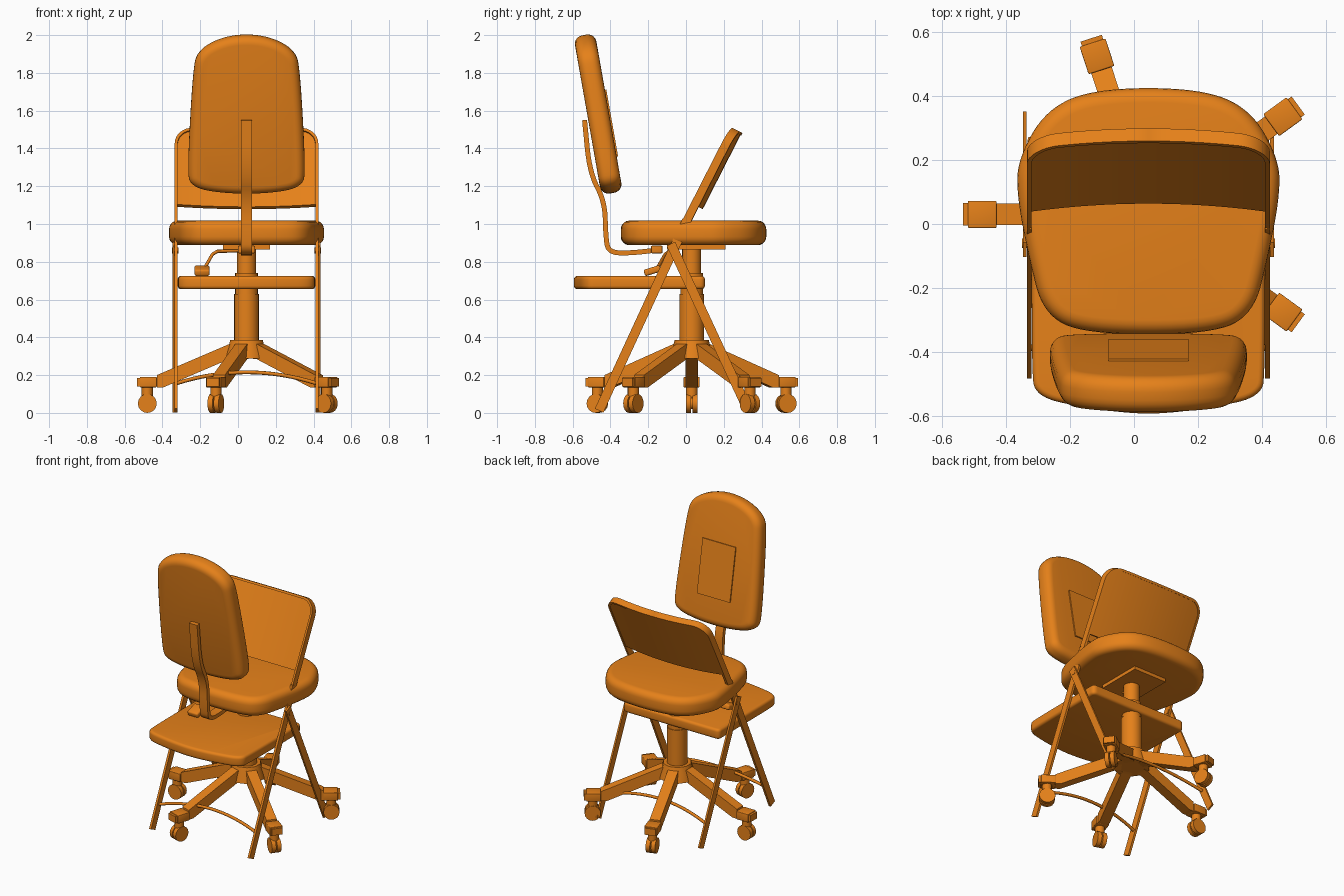
import bpy, bmesh, math
from mathutils import Matrix, Vector

if "Cube" in bpy.data.objects:
    bpy.data.objects.remove(bpy.data.objects["Cube"])

CX, CY = 0.045, 0.03
mat = bpy.data.materials.new("orange")
mat.diffuse_color = (0.79, 0.22, 0.01, 1)
mat.use_nodes = True
mat.node_tree.nodes["Principled BSDF"].inputs["Base Color"].default_value = mat.diffuse_color
YZ = Matrix(((0, 0, 1), (1, 0, 0), (0, 1, 0))).to_4x4()   # local xy -> world yz
T = Matrix.Translation


def finish(name, bm, m=Matrix()):
    bm.transform(m)
    bmesh.ops.recalc_face_normals(bm, faces=bm.faces)
    me = bpy.data.meshes.new(name)
    bm.to_mesh(me)
    bm.free()
    me.materials.append(mat)
    ob = bpy.data.objects.new(name, me)
    bpy.context.collection.objects.link(ob)
    return ob


def prism(name, pts, h, m=Matrix(), bevel=0, segs=5):
    bm = bmesh.new()
    f = bm.faces.new([bm.verts.new((x, y, -h / 2)) for x, y in pts])
    r = bmesh.ops.extrude_face_region(bm, geom=[f])
    bmesh.ops.translate(bm, verts=[v for v in r["geom"] if isinstance(v, bmesh.types.BMVert)], vec=(0, 0, h))
    bmesh.ops.recalc_face_normals(bm, faces=bm.faces)
    if bevel:
        es = [e for e in bm.edges if e.calc_face_angle(0) > math.radians(40)]
        bmesh.ops.bevel(bm, geom=es, offset=bevel, segments=segs, profile=0.5, affect='EDGES', clamp_overlap=False)
    return finish(name, bm, m)


def box(name, size, m, bevel=0):
    x, y = size[0] / 2, size[1] / 2
    return prism(name, [(-x, -y), (x, -y), (x, y), (-x, y)], size[2], m, bevel, 3)


def cyl(name, r, h, m, n=24, r2=None):
    bm = bmesh.new()
    bmesh.ops.create_cone(bm, cap_ends=True, segments=n, radius1=r, radius2=r if r2 is None else r2, depth=h)
    return finish(name, bm, m)


def loft(name, rings):
    bm = bmesh.new()
    vs = [[bm.verts.new(p) for p in r] for r in rings]
    n = len(vs[0])
    for a, b in zip(vs, vs[1:]):
        for i in range(n):
            bm.faces.new((a[i], a[(i + 1) % n], b[(i + 1) % n], b[i]))
    bm.faces.new(vs[0])
    bm.faces.new(vs[-1])
    return finish(name, bm)


def chaikin(pts, closed=True, it=3):
    for _ in range(it):
        out = []
        pairs = list(zip(pts, pts[1:] + pts[:1])) if closed else list(zip(pts, pts[1:]))
        for a, b in pairs:
            a, b = Vector(a), Vector(b)
            out += [a * .75 + b * .25, a * .25 + b * .75]
        if not closed:
            out = [Vector(pts[0])] + out + [Vector(pts[-1])]
        pts = out
    return [tuple(p) for p in pts]


def mirrored(half):
    return chaikin(half + [(-x, y) for x, y in reversed(half)])


def ribbon(path, t):
    left, right = [], []
    for i, p in enumerate(path):
        d = Vector(path[min(i + 1, len(path) - 1)]) - Vector(path[max(i - 1, 0)])
        n = Vector((-d.y, d.x)).normalized() * t / 2
        left.append(tuple(Vector(p) + n))
        right.append(tuple(Vector(p) - n))
    return left + right[::-1]


def tube(name, pts, r):
    cu = bpy.data.curves.new(name, 'CURVE')
    cu.dimensions, cu.bevel_depth, cu.bevel_resolution, cu.use_fill_caps = '3D', r, 2, True
    s = cu.splines.new('POLY')
    s.points.add(len(pts) - 1)
    for q, p in zip(s.points, pts):
        q.co = (*p, 1)
    cu.materials.append(mat)
    bpy.context.collection.objects.link(bpy.data.objects.new(name, cu))


# --- office chair: cushions
prism("office_seat", mirrored([(.16, .425), (.32, .36), (.41, .2), (.41, .08), (.375, -.1), (.33, -.28), (.2, -.345)]),
      .13, T((CX, 0, .953)), .045)
back_m = T((CX, -.465, 1.582)) @ Matrix.Rotation(math.radians(100), 4, 'X')
prism("office_backrest", mirrored([(.10, .425), (.26, .345), (.285, .22), (.312, -.28), (.30, -.39), (.12, -.425)]),
      .115, back_m, .045)
box("backrest_plate", (.25, .36, .02), back_m @ T((0, -.06, -.055)))

# back support strip, clamp and seat mechanism
spine = chaikin([(-.537, 1.55), (-.51, 1.27), (-.43, 1.12), (-.425, .93), (-.41, .85), (-.3, .845), (-.13, .865)], False)
prism("back_support", ribbon(spine, .026), .06, T((CX, 0, 0)) @ YZ)
box("support_clamp", (.09, .06, .04), T((CX, -.155, .865)), .005)
box("seat_mechanism", (.25, .31, .03), T((CX, .055, .88)))

# gas column
for nm, r, z0, z1 in (("column_lower", .065, .37, .63), ("column_mid", .06, .63, .74), ("column_upper", .05, .74, .89)):
    cyl(nm, r, z1 - z0, T((CX, CY, (z0 + z1) / 2)))

# height lever
tube("lever_rod", [(.045, -.05, .86), (-.11, -.09, .855), (-.135, -.11, .84), (-.175, -.15, .77)], .009)
box("lever_handle", (.08, .09, .035), T((-.19, -.178, .753)) @ Matrix.Rotation(.3, 4, 'X'), .01)

# five-armed base with casters
cyl("base_hub", .115, .1, T((CX, CY, .337)), 10, .09)
arm = [(.02, .385), (.09, .365), (.475, .2), (.475, .135), (.44, .135), (.09, .285), (.02, .29)]
for k in range(5):
    a = T((CX, CY, 0)) @ Matrix.Rotation(math.radians(36 + 72 * k), 4, 'Z')
    rx = Matrix.Rotation(math.pi / 2, 4, 'X')
    prism("base_arm", arm, .067, a @ rx)
    box("arm_end", (.09, .085, .055), a @ T((.52, 0, .163)), .004)
    box("arm_cap", (.015, .07, .045), a @ T((.572, 0, .163)))
    cyl("caster_stem", .03, .06, a @ T((.525, 0, .11)), 12)
    for s in (-1, 1):
        cyl("caster_wheel", .05, .027, a @ T((.525, s * .017, .05)) @ rx, 16)
    cyl("caster_axle", .03, .03, a @ T((.525, 0, .05)) @ rx, 12)

# --- folding chair: seat and legs
prism("folding_seat", mirrored([(.30, .10), (.365, .10), (.365, .04), (.365, -.45), (.355, -.54), (.2, -.575), (.05, -.593)]),
      .07, T((CX, 0, .69)), .018, 4)
for s in (-1, 1):
    prism("front_leg", ribbon([(-.46, .012), (.005, 1.02)], .05), .015, T((CX + s * .3725, 0, 0)) @ YZ)
    prism("rear_leg", ribbon([(-.08, .895), (.33, .012)], .05), .012, T((CX + s * .387, 0, 0)) @ YZ)
    cyl("leg_pivot", .015, .035, T((CX + s * .378, -.06, .86)) @ Matrix.Rotation(math.pi / 2, 4, 'Y'), 12)

# bowed stretchers between each pair of legs
for nm, y0, k in (("front_stretcher", -.46, .461), ("rear_stretcher", .335, -.467)):
    pts = []
    for i in range(17):
        u = -1 + i / 8
        z = .155 + .06 * (1 - u * u)
        pts.append((CX + u * .375, y0 + k * z, z))
    tube(nm, pts, .01)


# folding backrest, leaning and bowed
def lean(u, w, v):
    v += .03 * (1 - (u / .38) ** 2)
    return (CX + u, .005 + w * .4545 + v * .891, 1.02 + w * .891 - v * .4545)


U, W, R = .38, .545, .1


def path(inset):
    q = [(-U + inset, 0), (-U + inset, .2)]
    for i in range(9):
        t = math.pi - i * math.pi / 16
        q.append((-U + R + (R - inset) * math.cos(t), W - R + (R - inset) * math.sin(t)))
    q += [(-U + R + i * .056, W - inset) for i in range(1, 6)]
    return q + [(-u, w) for u, w in reversed(q)]


loft("backrest_frame", [[lean(*o, -.022), lean(*o, .022), lean(*i, .022), lean(*i, -.022)]
                        for o, i in zip(path(0), path(.015))])
rings = []
for i in range(33):
    u = -.37 * math.cos(math.pi * i / 32)
    e = max(0, abs(u) - (U - R))
    top = W - R + math.sqrt((R - .008) ** 2 - min(e, R - .009) ** 2)
    rings.append([lean(u, .09, -.01), lean(u, top, -.01), lean(u, top, .018), lean(u, .09, .018)])
loft("backrest_panel", rings)

# smooth shading with crisp edges
meshes = [o for o in bpy.context.collection.objects if o.type == 'MESH']
for o in meshes:
    o.select_set(True)
bpy.context.view_layer.objects.active = meshes[0]
bpy.ops.object.shade_smooth_by_angle(angle=math.radians(35))
